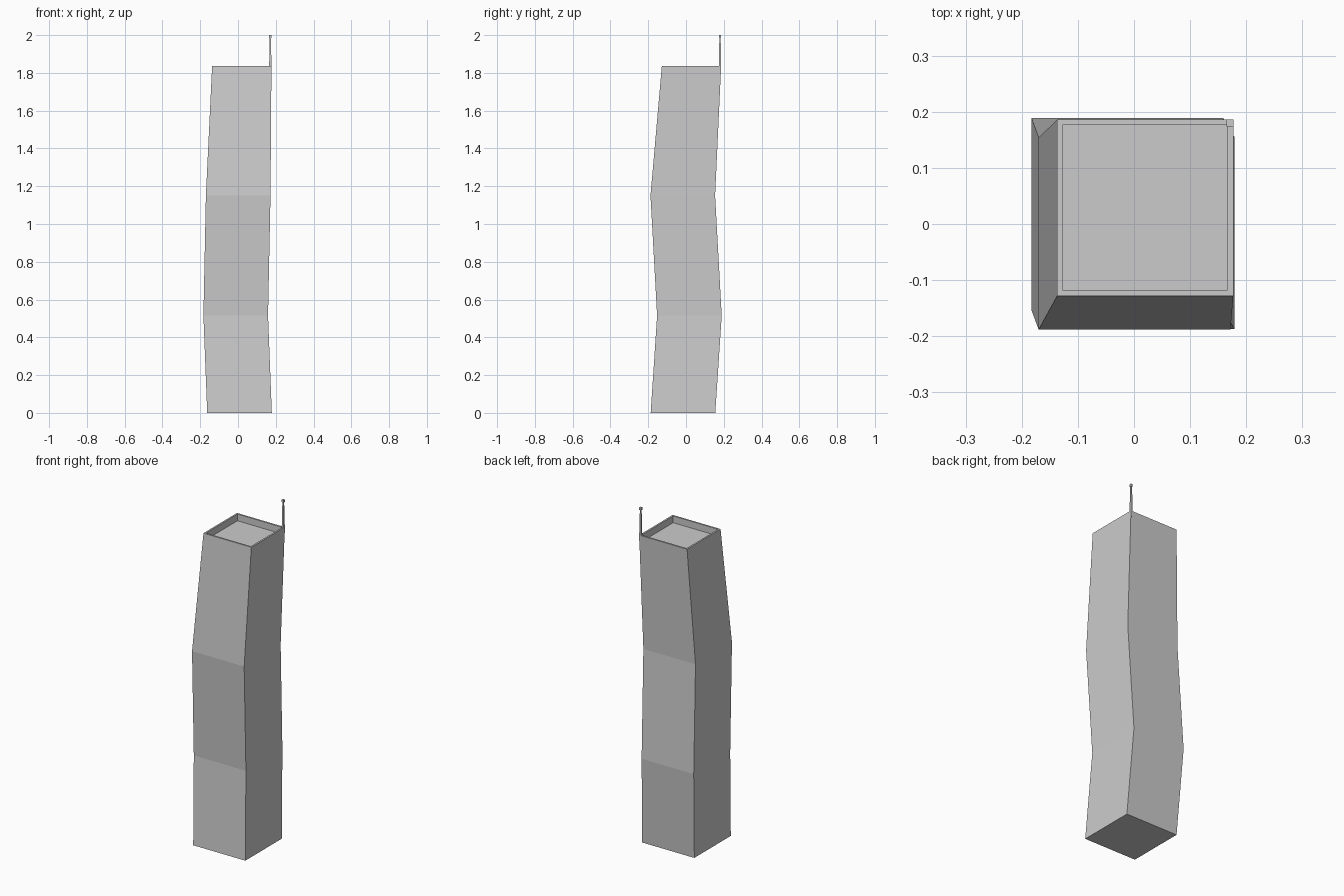
import bpy
import bmesh

if "Cube" in bpy.data.objects:
    bpy.data.objects.remove(bpy.data.objects["Cube"])

concrete = bpy.data.materials.new("light grey")
concrete.diffuse_color = (0.6, 0.6, 0.6, 1)
concrete.use_nodes = True
concrete.node_tree.nodes["Principled BSDF"].inputs["Base Color"].default_value = concrete.diffuse_color


def square_loft(name, sections):
    """Skin a stack of square sections given as (centre x, centre y, z, half width)."""
    bm = bmesh.new()
    rings = []
    for cx, cy, z, h in sections:
        rings.append([bm.verts.new((cx + sx * h, cy + sy * h, z))
                      for sx, sy in ((-1, -1), (1, -1), (1, 1), (-1, 1))])
    for low, high in zip(rings, rings[1:]):
        for i in range(4):
            j = (i + 1) % 4
            bm.faces.new((low[i], low[j], high[j], high[i]))
    bm.faces.new(rings[0][::-1])
    bm.faces.new(rings[-1])
    mesh = bpy.data.meshes.new(name)
    bm.to_mesh(mesh)
    bm.free()
    mesh.materials.append(concrete)
    obj = bpy.data.objects.new(name, mesh)
    bpy.context.collection.objects.link(obj)
    return obj


# Zigzag tower shaft, ending in a thin parapet around a sunken roof
square_loft("tower_shaft", [
    (0.008, -0.016, 0.0, 0.171),
    (-0.012, 0.018, 0.515, 0.171),
    (0.001, -0.017, 1.15, 0.171),
    (0.020, 0.029, 1.836, 0.157),
    (0.020, 0.029, 1.836, 0.147),
    (0.020, 0.029, 1.796, 0.147),
])

# Corner antenna: slim tapered pole with a small square cap
square_loft("antenna", [
    (0.171, 0.180, 1.80, 0.006),
    (0.171, 0.180, 1.836, 0.006),
    (0.171, 0.180, 1.985, 0.0035),
    (0.171, 0.180, 1.985, 0.006),
    (0.171, 0.180, 2.0, 0.006),
])
